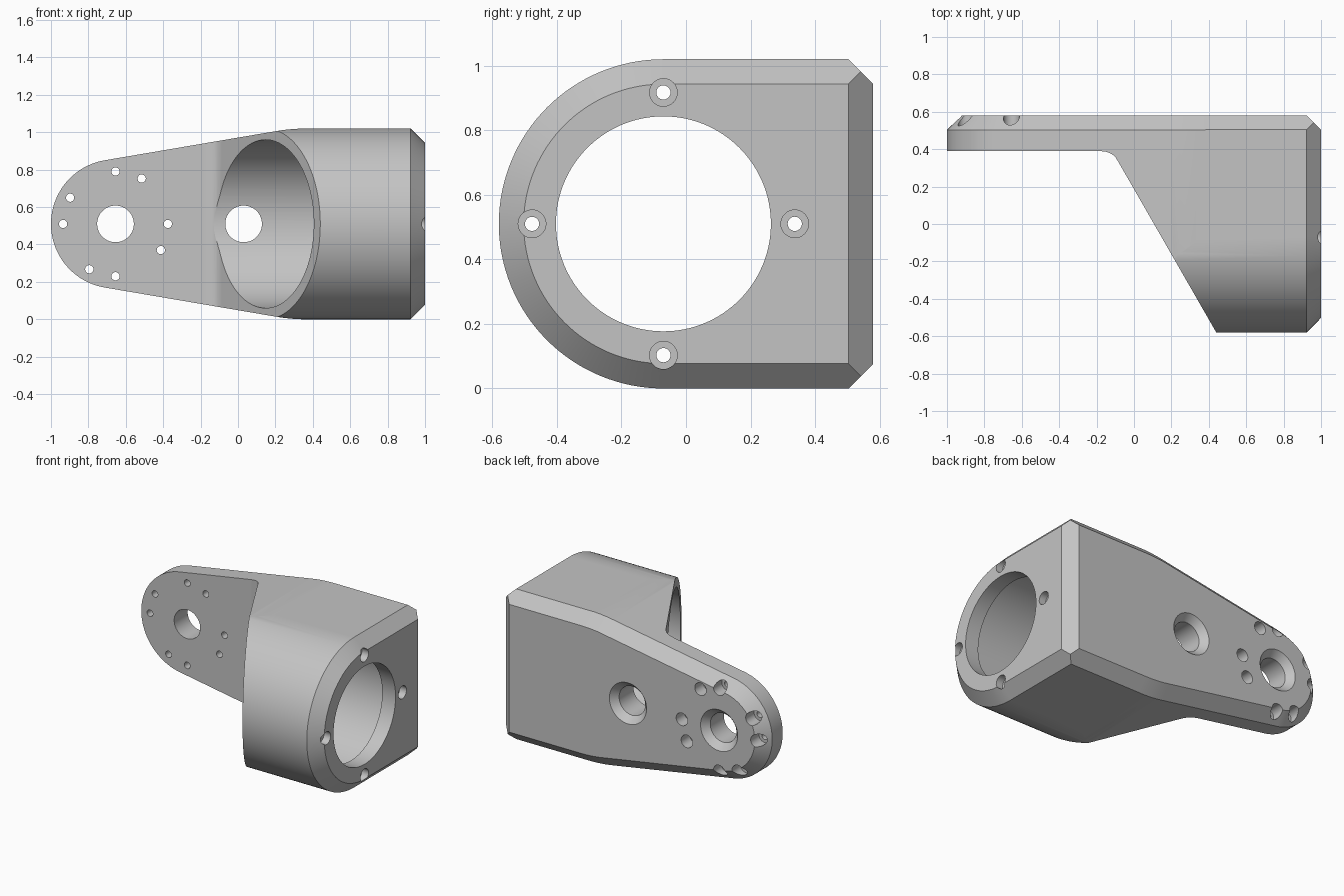
import bpy, bmesh
from math import sin, cos, radians, pi
from mathutils import Vector

cube = bpy.data.objects.get("Cube")
if cube:
    bpy.data.objects.remove(cube)

MID = 0.51      # height of the symmetry plane
BORE_Y = -0.07  # bore axis
PIVOT_X = -0.655
CH = 0.077      # edge chamfer

metal = bpy.data.materials.new("plain grey")
metal.use_nodes = True
grey = (0.55, 0.55, 0.55, 1)
metal.diffuse_color = grey
metal.node_tree.nodes["Principled BSDF"].inputs["Base Color"].default_value = grey


def loft(name, rings):
    """Closed solid through matching rings of points."""
    bm = bmesh.new()
    loops = [[bm.verts.new(p) for p in ring] for ring in rings]
    n = len(loops[0])
    for a, b in zip(loops, loops[1:]):
        for i in range(n):
            j = (i + 1) % n
            bm.faces.new((a[i], a[j], b[j], b[i]))
    bm.faces.new(loops[0])
    bm.faces.new(loops[-1])
    bmesh.ops.recalc_face_normals(bm, faces=bm.faces)
    mesh = bpy.data.meshes.new(name)
    bm.to_mesh(mesh)
    bm.free()
    mesh.materials.append(metal)
    obj = bpy.data.objects.new(name, mesh)
    bpy.context.collection.objects.link(obj)
    return obj


def round_cutter(name, axis, u, z, steps, sides):
    """Stepped round cutter along x or y; steps are (position, radius)."""
    rings = []
    for t, r in steps:
        ring = []
        for i in range(sides):
            a = 2 * pi * i / sides
            c, h = u + r * cos(a), z + r * sin(a)
            ring.append((t, c, h) if axis == "x" else (c, t, h))
        rings.append(ring)
    return loft(name, rings)


def combine(target, tool, operation):
    """Apply a boolean and throw the tool away."""
    tool.hide_render = True
    mod = target.modifiers.new(tool.name, "BOOLEAN")
    mod.operation = operation
    mod.solver = "EXACT"
    mod.object = tool
    bpy.context.view_layer.objects.active = target
    bpy.ops.object.modifier_apply(modifier=mod.name)
    bpy.data.objects.remove(tool)


def housing_ring(x, inset):
    """D-shaped section: half round at the front, square at the back."""
    r = MID - inset
    arc = [radians(90 + 180 * i / 64) for i in range(65)]
    pts = [(BORE_Y + r * cos(a), MID + r * sin(a)) for a in arc]
    pts += [(0.9, MID - r), (0.9, MID + r)]
    return [Vector((x, y, z)) for y, z in pts]


def arm_ring(y, inset):
    """Tapered outline: round nose, sloping sides, then parallel sides."""
    r, slope = 0.345 - inset, 9.6
    half = MID + 0.001 - inset
    top = [(1.2, half)]
    for x, drop, tilt in ((0.386, 0, 0), (0.34, 0.001, 2.4), (0.29, 0.004, 4.8),
                          (0.245, 0.0085, 7.2), (0.2, 0.0155, slope)):
        top.append((x + inset * sin(radians(tilt)), half - drop))
    nose = []
    for i in range(65):
        a = radians(90 + slope + (180 - 2 * slope) * i / 64)
        nose.append((PIVOT_X + r * cos(a), r * sin(a)))
    pts = top + nose + [(x, -h) for x, h in reversed(top)]
    return [Vector((x, y, MID + h)) for x, h in pts]


# Main body: the common volume of three extruded outlines
bracket = loft("bracket_body", [housing_ring(-1.2, 0), housing_ring(1 - CH, 0),
                                housing_ring(1, CH)])
arm = loft("arm_outline", [arm_ring(-0.8, 0), arm_ring(0.58 - CH, 0), arm_ring(0.58, CH)])
combine(bracket, arm, "INTERSECT")

plan = [(-1.3, 0.7), (0.803, 0.7), (1.203, 0.3), (1.203, -0.58), (0.44, -0.58),
        (-0.087, 0.338), (-0.098, 0.355), (-0.112, 0.369), (-0.13, 0.38),
        (-0.153, 0.387), (-0.18, 0.39), (-1.3, 0.39)]
plan_solid = loft("plan_outline", [[(x, y, z) for x, y in plan] for z in (-0.2, 1.2)])
combine(bracket, plan_solid, "INTERSECT")

# Large bore with a thin retaining lip at the end face
bore = round_cutter("bore", "x", BORE_Y, MID,
                    [(-0.4, 0.45), (0.9, 0.45), (0.9, 0.333), (1.1, 0.333)], 128)
combine(bracket, bore, "DIFFERENCE")

# Two countersunk holes through the arm
for x in (PIVOT_X, 0.03):
    hole = round_cutter("arm_hole", "y", x, MID,
                        [(0.1, 0.098), (0.535, 0.098), (0.6, 0.158)], 64)
    combine(bracket, hole, "DIFFERENCE")

# Counterbored screw holes around the nose
for angle in (0, 60, 90, 150, 180, 240, 270, 330):
    a = radians(angle)
    hole = round_cutter("nose_screw_hole", "y", PIVOT_X + 0.28 * cos(a), MID + 0.28 * sin(a),
                        [(0.3, 0.022), (0.49, 0.022), (0.49, 0.043), (0.7, 0.043)], 32)
    combine(bracket, hole, "DIFFERENCE")

# Counterbored screw holes around the bore lip
for i in range(4):
    a = i * pi / 2
    hole = round_cutter("lip_screw_hole", "x", BORE_Y + 0.407 * cos(a), MID + 0.407 * sin(a),
                        [(0.8, 0.022), (0.95, 0.022), (0.95, 0.043), (1.1, 0.043)], 32)
    combine(bracket, hole, "DIFFERENCE")

# Smooth curves, crisp edges
bpy.ops.object.select_all(action="DESELECT")
bracket.select_set(True)
bpy.context.view_layer.objects.active = bracket
bpy.ops.object.shade_smooth_by_angle(angle=radians(25))
weighted = bracket.modifiers.new("weighted_normals", "WEIGHTED_NORMAL")
weighted.keep_sharp = True
